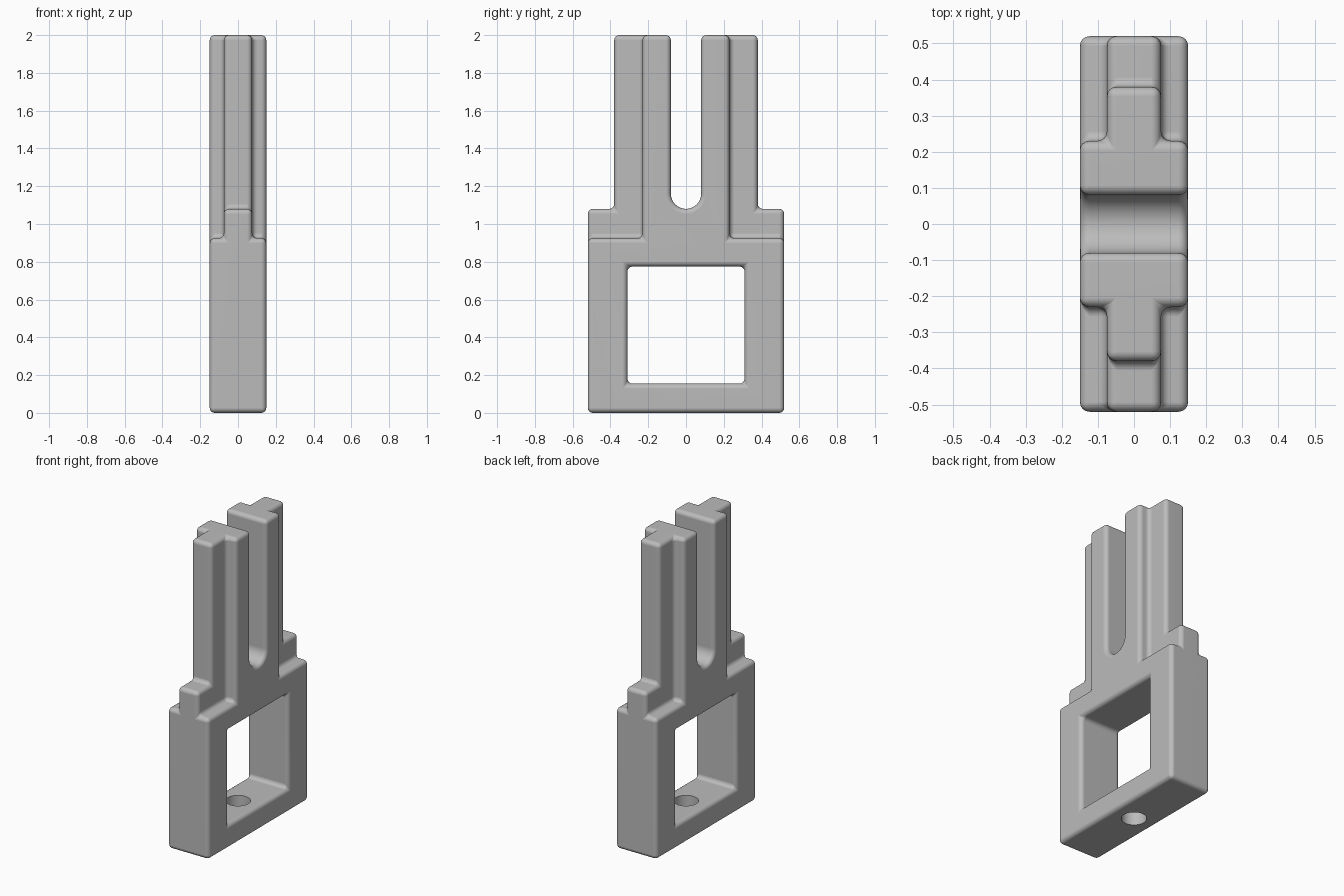
import bpy
import bmesh
import math

cube = bpy.data.objects.get("Cube")
if cube:
    bpy.data.objects.remove(cube, do_unlink=True)

HALF_X, CORE_X = 0.15, 0.075        # full thickness and thin core
BODY_Y, PRONG_Y, WIDE_Y = 0.52, 0.38, 0.23
SHOULDER_Z, LEDGE_Z, TOP_Z = 1.08, 0.925, 2.0
SLOT_R = 0.08

grey = bpy.data.materials.new("plain grey")
grey.use_nodes = True
grey.diffuse_color = (0.5, 0.5, 0.5, 1)
grey.node_tree.nodes["Principled BSDF"].inputs["Base Color"].default_value = grey.diffuse_color


def add_object(name, bm):
    bmesh.ops.recalc_face_normals(bm, faces=bm.faces)
    mesh = bpy.data.meshes.new(name)
    bm.to_mesh(mesh)
    bm.free()
    mesh.materials.append(grey)
    obj = bpy.data.objects.new(name, mesh)
    bpy.context.collection.objects.link(obj)
    return obj


def extrude_profile(name, points, half):
    """Extrude a side (y, z) outline across x."""
    bm = bmesh.new()
    face = bm.faces.new([bm.verts.new((-half, y, z)) for y, z in points])
    new = bmesh.ops.extrude_face_region(bm, geom=[face])["geom"]
    verts = [v for v in new if isinstance(v, bmesh.types.BMVert)]
    bmesh.ops.translate(bm, verts=verts, vec=(2 * half, 0, 0))
    return add_object(name, bm)


def box(name, low, high):
    bm = bmesh.new()
    bmesh.ops.create_cube(bm, size=1)
    for v in bm.verts:
        v.co = [h if c > 0 else l for c, l, h in zip(v.co, low, high)]
    return add_object(name, bm)


def apply(obj, mod):
    bpy.context.view_layer.objects.active = obj
    bpy.ops.object.modifier_apply(modifier=mod.name)


def cut(obj, cutter):
    mod = obj.modifiers.new("cut", 'BOOLEAN')
    mod.operation = 'DIFFERENCE'
    mod.solver = 'EXACT'
    mod.object = cutter
    apply(obj, mod)
    bpy.data.objects.remove(cutter, do_unlink=True)


# Forked body outline: stepped shoulders, two prongs and a round-bottomed slot
arc_z = SHOULDER_Z + SLOT_R
half_outline = [(BODY_Y, 0), (BODY_Y, SHOULDER_Z), (PRONG_Y, SHOULDER_Z),
                (PRONG_Y, TOP_Z), (SLOT_R, TOP_Z)]
arc = [(SLOT_R * math.cos(a), arc_z - SLOT_R * math.sin(a))
       for a in (math.pi * i / 16 for i in range(17))]
outline = half_outline + arc + [(-y, z) for y, z in reversed(half_outline)]
body = extrude_profile("forked_body", outline, HALF_X)

# Corner notches that leave the thin core and the T-shaped prongs
for sx in (-1, 1):
    for sy in (-1, 1):
        xs = sorted((sx * CORE_X, sx))
        ys = sorted((sy * WIDE_Y, sy))
        cut(body, box("notch_cutter", (xs[0], ys[0], LEDGE_Z), (xs[1], ys[1], 3)))

# Square window
cut(body, box("window_cutter", (-1, -0.31, 0.155), (1, 0.31, 0.775)))

# Rounded edges and fillets
bevel = body.modifiers.new("rounding", 'BEVEL')
bevel.width = 0.027
bevel.segments = 4
bevel.limit_method = 'ANGLE'
bevel.angle_limit = math.radians(40)
bevel.use_clamp_overlap = False
apply(body, bevel)

# Pin hole through the bottom bar
bm = bmesh.new()
bmesh.ops.create_cone(bm, cap_ends=True, segments=40, radius1=0.075, radius2=0.075, depth=0.6)
cut(body, add_object("hole_cutter", bm))

# Smooth rounded edges with flat broad faces
bpy.ops.object.select_all(action='DESELECT')
body.select_set(True)
bpy.context.view_layer.objects.active = body
bpy.ops.object.shade_smooth_by_angle(angle=math.radians(35))
body.modifiers.new("flat_broad_faces", 'WEIGHTED_NORMAL').keep_sharp = True
